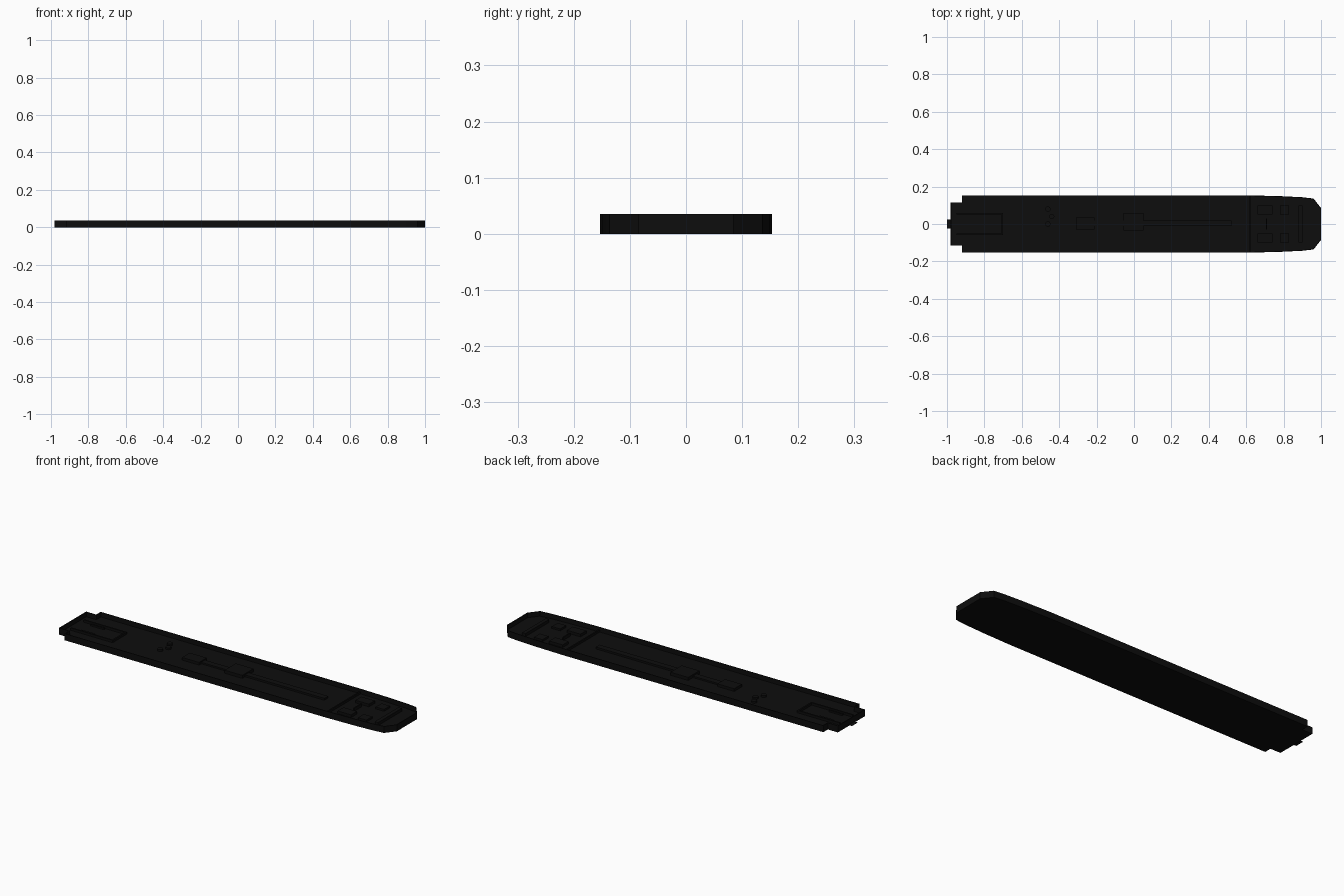
import bpy, bmesh
from math import cos, sin, pi

if "Cube" in bpy.data.objects:
    bpy.data.objects.remove(bpy.data.objects["Cube"])

mat = bpy.data.materials.new("black_paint")
mat.diffuse_color = (0.004, 0.004, 0.004, 1)
mat.use_nodes = True
mat.node_tree.nodes["Principled BSDF"].inputs["Base Color"].default_value = mat.diffuse_color
FLOOR, TOP = 0.010, 0.035


def finish(name, bm):
    bmesh.ops.recalc_face_normals(bm, faces=bm.faces[:])
    mesh = bpy.data.meshes.new(name)
    bm.to_mesh(mesh)
    bm.free()
    mesh.materials.append(mat)
    ob = bpy.data.objects.new(name, mesh)
    bpy.context.collection.objects.link(ob)
    return ob


def prism(name, pts, z0, z1):
    bm = bmesh.new()
    face = bm.faces.new([bm.verts.new((x, y, z0)) for x, y in pts])
    if z1 > z0:
        ext = bmesh.ops.extrude_face_region(bm, geom=[face], use_keep_orig=True)
        for v in ext["geom"]:
            if isinstance(v, bmesh.types.BMVert):
                v.co.z = z1
    return finish(name, bm)


def box(name, x0, x1, y0, y1, z1, z0=FLOOR - 0.002):
    return prism(name, [(x0, y0), (x1, y0), (x1, y1), (x0, y1)], z0, z1)


def disc(name, x, y, r, z1, n=12):
    return prism(name, [(x + r * cos(2 * pi * i / n), y + r * sin(2 * pi * i / n))
                        for i in range(n)], FLOOR - 0.002, z1)


def mirrored(half):
    return half + [(x, -y) for x, y in reversed(half)]


# Floor tray: stepped tail, long parallel sides, tapered nose
half = [(-0.98, 0.115), (-0.92, 0.115), (-0.92, 0.153), (0.62, 0.153),
        (0.78, 0.149), (0.90, 0.143), (0.96, 0.136), (1.0, 0.085)]
inner = [(-0.976, 0.111), (-0.916, 0.111), (-0.916, 0.149), (0.62, 0.149),
         (0.78, 0.145), (0.90, 0.139), (0.958, 0.132), (0.996, 0.083)]
outline, inset = mirrored(half), mirrored(inner)
bm = bmesh.new()
ring = lambda pts, z: [bm.verts.new((x, y, z)) for x, y in pts]
loops = [ring(outline, 0), ring(outline, TOP), ring(inset, TOP), ring(inset, FLOOR)]
bm.faces.new(loops[0])
bm.faces.new(loops[3])
n = len(outline)
for a, b in zip(loops, loops[1:]):
    for i in range(n):
        j = (i + 1) % n
        bm.faces.new((a[i], a[j], b[j], b[i]))
finish("floor_tray", bm)

# Thin coupling tab at the tail
box("tail_tab", -1.0, -0.978, -0.025, 0.025, 0.005, 0.005)

# Tail equipment frame
for s in (-1, 1):
    y0, y1 = sorted((s * 0.052, s * 0.06))
    box("tail_frame_side", -0.95, -0.70, y0, y1, 0.022)
    box("tail_equipment", -0.90, -0.82, y0 - s * 0.015, y1 - s * 0.015, 0.018)
box("tail_frame_end", -0.708, -0.70, -0.06, 0.06, 0.022)

# Small round fittings
for x, y in ((-0.46, 0.08), (-0.46, 0.0), (-0.44, 0.04)):
    disc("round_fitting", x, y, 0.014, 0.02)

# Central machinery and long duct
box("control_box", -0.31, -0.21, -0.03, 0.035, 0.024)
box("rear_duct", -0.21, -0.05, -0.012, 0.02, 0.018)
box("central_housing", -0.055, 0.05, -0.035, 0.06, 0.026)
box("front_duct", 0.05, 0.52, -0.012, 0.02, 0.02)

# Cab bulkhead, desk and equipment at the nose
box("cab_bulkhead", 0.615, 0.622, -0.149, 0.149, 0.022)
box("cab_partition", 0.705, 0.711, -0.03, 0.03, 0.026)
for s in (-1, 1):
    y0, y1 = sorted((s * 0.05, s * 0.10))
    box("cab_cabinet", 0.66, 0.74, y0, y1, 0.024)
    box("cab_seat", 0.78, 0.83, y0, y1, 0.02)
box("cab_desk", 0.88, 0.90, -0.10, 0.10, 0.026)
